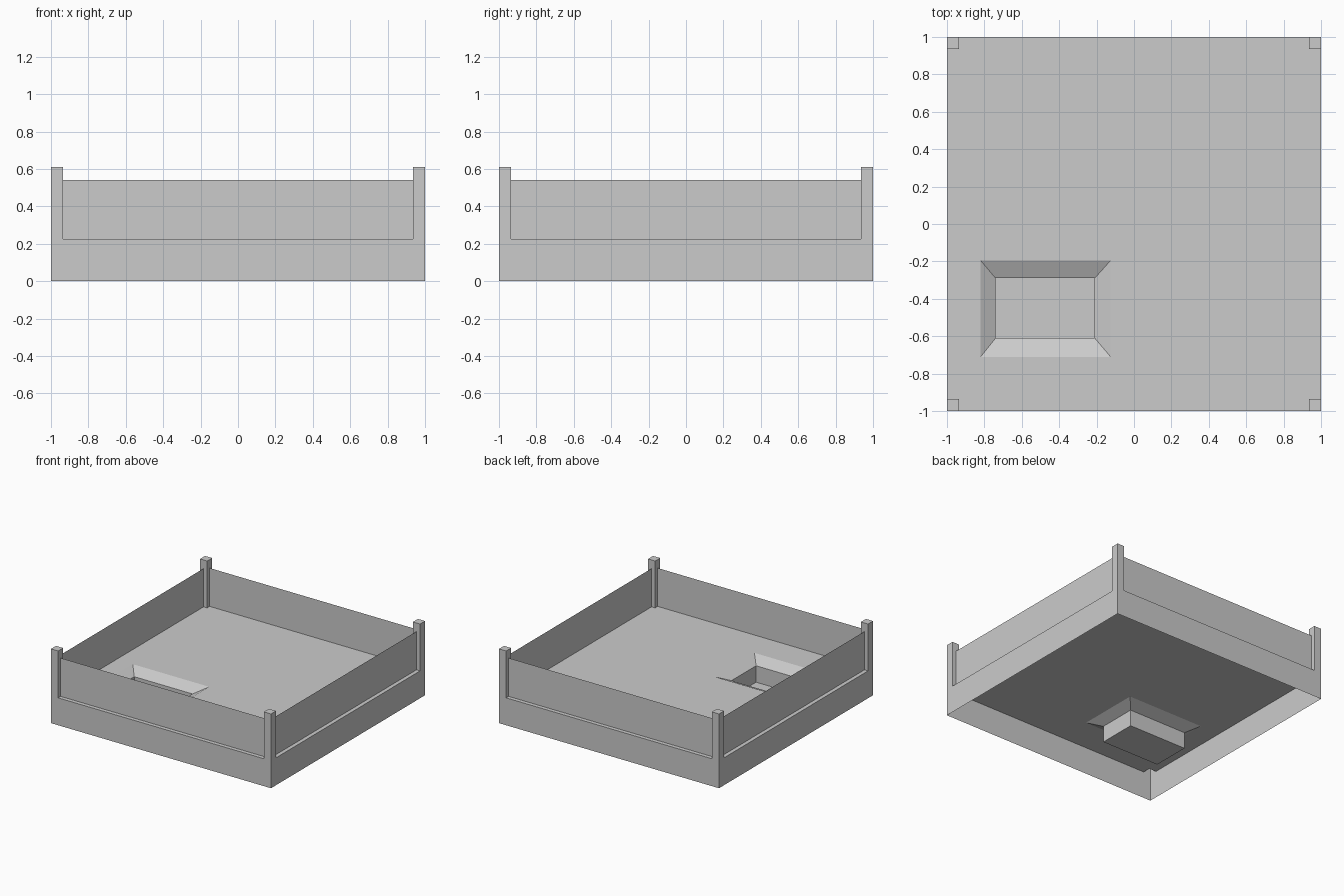
import bpy, bmesh

if "Cube" in bpy.data.objects:
    bpy.data.objects.remove(bpy.data.objects["Cube"])

FLOOR_Z, RAIL_Z, POST_Z = 0.225, 0.54, 0.61
INNER = 0.935                      # inner face of the corner posts
MID = (1 + INNER) / 2              # panels sit in the middle of the posts


def make_object(name, build):
    bm = bmesh.new()
    build(bm)
    bmesh.ops.remove_doubles(bm, verts=bm.verts, dist=1e-4)
    mesh = bpy.data.meshes.new(name)
    bm.to_mesh(mesh)
    bm.free()
    obj = bpy.data.objects.new(name, mesh)
    bpy.context.collection.objects.link(obj)
    return obj


def face(bm, points):
    bm.faces.new([bm.verts.new(p) for p in points])


def rect(x0, x1, y0, y1, z):
    return [(x0, y0, z), (x1, y0, z), (x1, y1, z), (x0, y1, z)]


def band(bm, lower, upper):
    """Four side faces between two rectangles, facing outward."""
    for i in range(4):
        j = (i + 1) % 4
        face(bm, [lower[i], lower[j], upper[j], upper[i]])


# Outer skirt, open underneath
make_object("base_skirt", lambda bm: band(
    bm, rect(-1, 1, -1, 1, 0), rect(-1, 1, -1, 1, FLOOR_Z)))


# Floor sheet with open corners under the posts and a sunken basin
def build_floor(bm):
    xs = [-1, -INNER, -0.82, -0.125, INNER, 1]
    ys = [-1, -INNER, -0.71, -0.195, INNER, 1]
    for i in range(5):
        for j in range(5):
            corner = i in (0, 4) and j in (0, 4)
            if not corner and (i, j) != (2, 2):
                face(bm, rect(xs[i], xs[i + 1], ys[j], ys[j + 1], FLOOR_Z))
    rim = rect(-0.82, -0.125, -0.71, -0.195, FLOOR_Z)
    lip = rect(-0.74, -0.21, -0.61, -0.29, 0.18)
    bottom = rect(-0.74, -0.21, -0.61, -0.29, 0.045)
    # Listed from the rim down so the faces point into the basin
    band(bm, rim, lip)
    band(bm, lip, bottom)
    face(bm, bottom)


make_object("floor_with_basin", build_floor)

# Corner posts, hollow and open at the bottom
for sx, side in ((-1, "left"), (1, "right")):
    for sy, end in ((-1, "front"), (1, "back")):
        x0, x1 = sorted((sx * INNER, sx))
        y0, y1 = sorted((sy * INNER, sy))

        def build_post(bm):
            top = rect(x0, x1, y0, y1, POST_Z)
            band(bm, rect(x0, x1, y0, y1, FLOOR_Z), top)
            face(bm, top)

        make_object(f"{end}_{side}_post", build_post)

# Thin side panels between the posts
for s, end, side in ((-1, "front", "left"), (1, "back", "right")):
    a, c = -s * -INNER, s * MID
    make_object(f"{end}_panel", lambda bm: face(bm, [
        (-a, -c * -1, FLOOR_Z), (-a, c, RAIL_Z), (a, c, RAIL_Z), (a, c, FLOOR_Z)]))
    make_object(f"{side}_panel", lambda bm: face(bm, [
        (c, a, FLOOR_Z), (c, a, RAIL_Z), (c, -a, RAIL_Z), (c, -a, FLOOR_Z)]))
